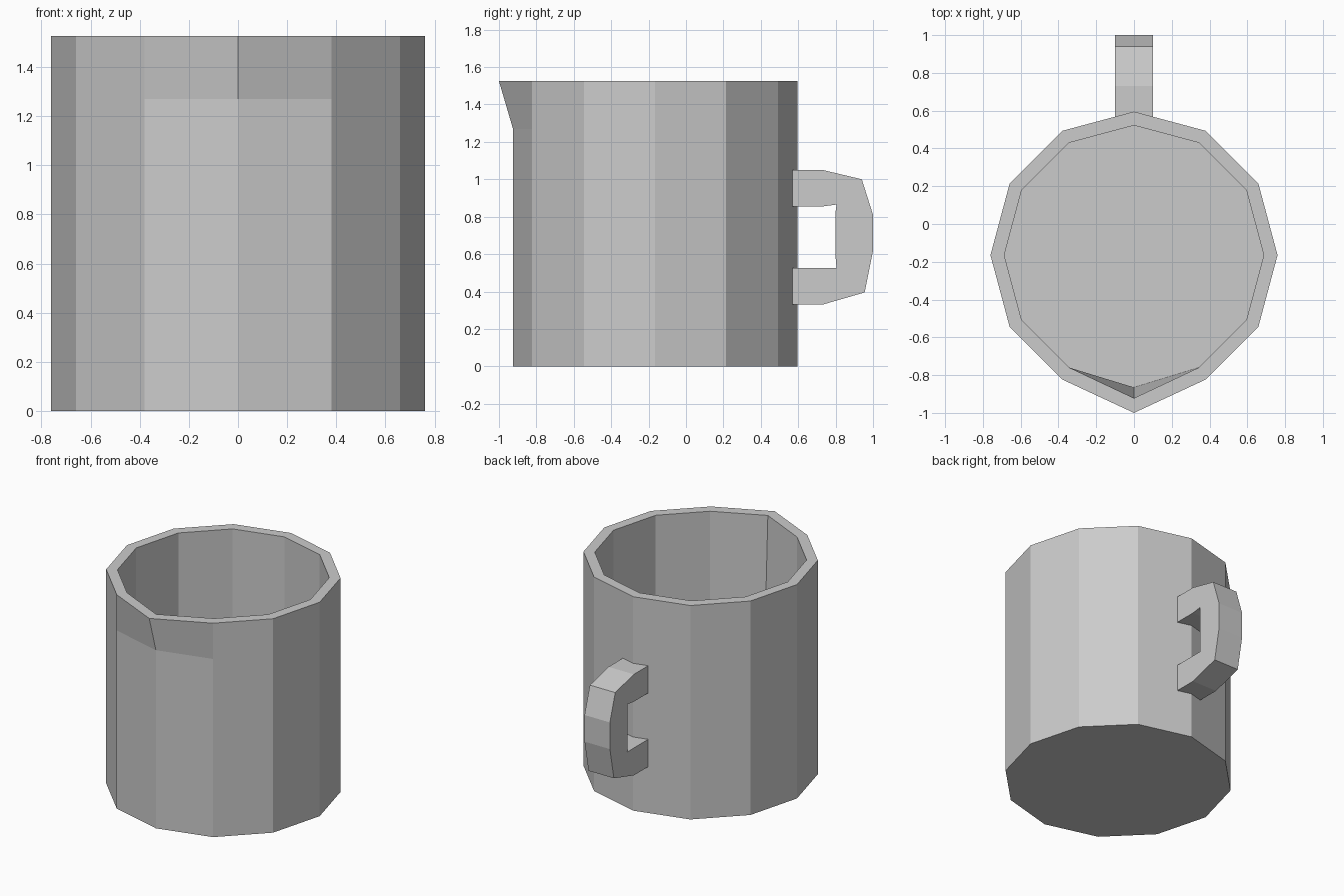
import bpy
import bmesh
from math import cos, sin, pi

cube = bpy.data.objects.get("Cube")
if cube:
    bpy.data.objects.remove(cube, do_unlink=True)

SIDES = 12
CENTRE_Y = -0.165
HEIGHT = 1.525

grey = bpy.data.materials.new("plain grey")
grey.use_nodes = True
colour = (0.6, 0.6, 0.6, 1)
grey.diffuse_color = colour
grey.node_tree.nodes["Principled BSDF"].inputs["Base Color"].default_value = colour


def finish(bm, name):
    """Turn a bmesh into a flat shaded object."""
    bmesh.ops.recalc_face_normals(bm, faces=bm.faces)
    mesh = bpy.data.meshes.new(name)
    bm.to_mesh(mesh)
    bm.free()
    mesh.materials.append(grey)
    obj = bpy.data.objects.new(name, mesh)
    bpy.context.collection.objects.link(obj)
    return obj


def ring(bm, radius, z, lip=0):
    """A ring of vertices; the front one is pushed forward by lip."""
    verts = []
    for i in range(SIDES):
        a = -pi / 2 + 2 * pi * i / SIDES
        push = lip if i == 0 else 0
        verts.append(bm.verts.new((radius * cos(a), CENTRE_Y + radius * sin(a) - push, z)))
    return verts


# Jug body: outer wall, spout, rim, inner wall and floor
bm = bmesh.new()
rings = [
    ring(bm, 0.76, 0),
    ring(bm, 0.76, 1.27),
    ring(bm, 0.76, HEIGHT, 0.075),
    ring(bm, 0.687, HEIGHT, 0.07),
    ring(bm, 0.687, 0.075, 0.013),
]
for low, high in zip(rings, rings[1:]):
    for i in range(SIDES):
        j = (i + 1) % SIDES
        bm.faces.new((low[i], low[j], high[j], high[i]))
bm.faces.new(rings[0])
bm.faces.new(rings[-1])
finish(bm, "jug_body")

# Handle: side profile in y and z, extruded across x
profile = [
    (0.56, 1.05), (0.73, 1.05), (0.94, 1.0), (1.0, 0.81), (1.0, 0.62),
    (0.955, 0.395), (0.73, 0.33), (0.56, 0.33), (0.56, 0.525),
    (0.805, 0.525), (0.8, 0.58), (0.8, 0.83), (0.805, 0.865),
    (0.73, 0.855), (0.56, 0.855),
]
bm = bmesh.new()
side = bm.faces.new([bm.verts.new((-0.1, y, z)) for y, z in profile])
extruded = bmesh.ops.extrude_face_region(bm, geom=[side], use_keep_orig=True)
moved = [v for v in extruded["geom"] if isinstance(v, bmesh.types.BMVert)]
bmesh.ops.translate(bm, verts=moved, vec=(0.2, 0, 0))
finish(bm, "handle")
